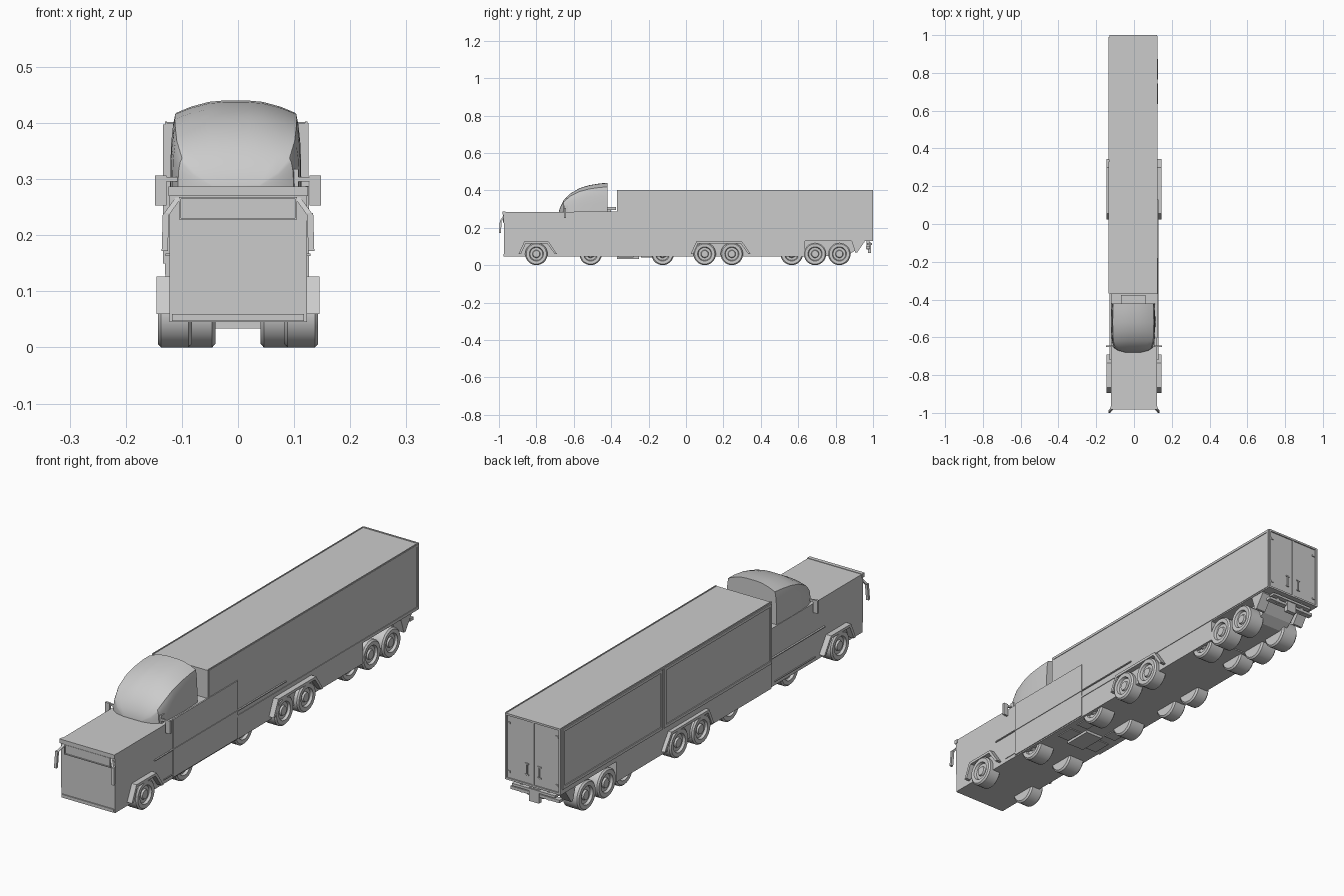
import bpy, bmesh, math

if "Cube" in bpy.data.objects:
    bpy.data.objects.remove(bpy.data.objects["Cube"])


def finish(name, bm, smooth=False):
    bmesh.ops.recalc_face_normals(bm, faces=bm.faces[:])
    me = bpy.data.meshes.new(name)
    bm.to_mesh(me)
    bm.free()
    ob = bpy.data.objects.new(name, me)
    bpy.context.collection.objects.link(ob)
    if smooth:
        bpy.ops.object.select_all(action='DESELECT')
        ob.select_set(True)
        bpy.context.view_layer.objects.active = ob
        bpy.ops.object.shade_smooth_by_angle(angle=math.radians(35))
    return ob


def loft(name, rings, smooth=False):
    """Join closed rings of points and cap both ends."""
    bm = bmesh.new()
    vs = [[bm.verts.new(p) for p in r] for r in rings]
    n = len(rings[0])
    for a, b in zip(vs, vs[1:]):
        for i in range(n):
            j = (i + 1) % n
            bm.faces.new((a[i], a[j], b[j], b[i]))
    bm.faces.new(vs[0])
    bm.faces.new(vs[-1])
    return finish(name, bm, smooth)


def box(name, x, y, z):
    ring = lambda h: [(x[0], y[0], h), (x[1], y[0], h), (x[1], y[1], h), (x[0], y[1], h)]
    return loft(name, [ring(z[0]), ring(z[1])])


def prism(name, pts, x0, x1):
    """Side profile of (y, z) points extruded across x."""
    return loft(name, [[(x, y, z) for y, z in pts] for x in (x0, x1)])


def wheel(name, s, y, x0, x1, n=28):
    prof = [(x0, .035), (x0, .053), (x0 + .006, .06), (x1 - .006, .06), (x1, .054),
            (x1 - .001, .038), (x1 - .011, .034), (x1 - .011, .021), (x1 - .004, .018)]
    rings = [[(s * x, y + r * math.cos(2 * math.pi * i / n), .06 + r * math.sin(2 * math.pi * i / n))
              for i in range(n)] for x, r in prof]
    loft(name, rings, True)


def frame(name, plane, a, b, d, w):
    """Four raised bars around a rectangle; plane 'x' uses (y,z), plane 'y' uses (x,z)."""
    for i, (u, v) in enumerate([((a[0], a[1]), (b[0], b[0] + w)), ((a[0], a[1]), (b[1] - w, b[1])),
                                ((a[0], a[0] + w), (b[0] + w, b[1] - w)), ((a[1] - w, a[1]), (b[0] + w, b[1] - w))]):
        box(f"{name}_{i}", *((d, u, v) if plane == 'x' else (u, d, v)))


# Tractor body and hood
prism("tractor_body", [(-.972, .045), (-.975, .27), (-.975, .285), (-.37, .285), (-.37, .045)], -.122, .123)
box("hood_front_lip", (-.124, .125), (-.981, -.965), (.27, .287))
frame("grille_frame", 'y', (-.105, .105), (.228, .268), (-.979, -.973), .003)
box("front_bumper_strip", (-.118, .118), (-.977, -.97), (.047, .06))

# Trailer box, skirt and rear underframe
box("trailer_box", (-.13, .123), (-.37, .995), (.13, .40))
box("trailer_skirt", (-.129, .123), (-.37, .635), (.045, .13))
prism("rear_underframe", [(.63, .13), (.63, .05), (.86, .05), (.90, .075), (.95, .13)], -.07, .07)
box("right_overlap_panel", (.12, .1265), (-.60, -.18), (.05, .288))
box("chassis_plate", (-.04, .04), (-.37, -.25), (.034, .046))
for s in (-1, 1):
    for y in (-.36, -.24):
        frame(f"underside_hatch_{s}_{y}", 'x', (y, y + .08), (.046, .05), (s * .05, s * .055), .001)
        box(f"underside_hatch_plate_{s}_{y}", sorted((s * .045, s * .10)), (y, y + .08), (.041, .046))

# Trailer panel frames and roof edges
for a in ((-.368, .33), (.34, .99)):
    frame("left_panel_frame", 'x', a, (.15, .397), (-.134, -.13), .012)
frame("right_panel_frame", 'x', (-.368, .993), (.135, .40), (.122, .1255), .009)
for s in (-.1285, .1215):
    box("roof_edge", (s - .002, s + .002), (-.37, .995), (.398, .403))

# Rear doors, divider, latches and hinges
frame("rear_door_frame", 'y', (-.13, .123), (.13, .402), (.993, 1.0), .008)
box("door_divider", (-.008, .001), (.993, .999), (.138, .394))
for x in (-.034, .022):
    box("door_latch_bar", (x, x + .004), (.993, 1.0), (.17, .22))
    for z in (.17, .215):
        box("door_latch_arm", (x - .006, x + .01), (.993, .999), (z, z + .005))
for s in (-.118, .10):
    for z in (.16, .36):
        box("door_hinge", (s, s + .012), (.993, .999), (z, z + .008))

# Rear bumper with lamps
box("rear_bumper_beam", (-.115, .108), (.962, .985), (.088, .10))
box("rear_lamp_bar", (-.10, .095), (.968, .994), (.108, .118))
box("tow_plate", (-.025, .02), (.972, .99), (.064, .12))
for x in (-.07, .055):
    box("bumper_bracket", (x, x + .012), (.965, .982), (.085, .13))

# Cab dome: width and height at each station along y
stations = [(-.679, .045, .006), (-.67, .080, .032), (-.655, .103, .062), (-.62, .113, .098),
            (-.57, .116, .127), (-.52, .117, .143), (-.46, .116, .153), (-.42, .114, .156)]
half = [(1, 0), (.995, .3), (.985, .55), (.96, .75), (.93, .86), (.7, .93), (.42, .985), (.2, 1)]
section = half + [(-u, v) for u, v in reversed(half)]
loft("cab_dome", [[(-.004 + u * w, y, .284 + v * h) for u, v in section] for y, w, h in stations], True)
box("cab_rear_step", (-.068, .06), (-.42, -.375), (.296, .31))
box("cab_rear_support", (-.05, .042), (-.42, -.40), (.284, .298))
box("dome_side_bracket", (.09, .108), (-.65, -.63), (.285, .318))

# Parts on both sides
for s, side in ((-1, "left"), (1, "right")):
    # Cab mirrors and their arms
    box(f"{side}_mirror", sorted((s * .127, s * .148)), (-.652, -.642), (.253, .306))
    box(f"{side}_mirror_arm", sorted((s * .095, s * .13)), (-.65, -.643), (.296, .304))
    # Hooked front mirrors
    for (p, q) in (((.108, -.972, .272), (.134, -.995, .236)), ((.134, -.995, .240), (.136, -1.0, .172))):
        loft(f"{side}_front_mirror", [[(s * (c[0] - a), c[1] + b, c[2]) for a, b in
             ((0, 0), (.011, 0), (.011, .01), (0, .01))] for c in (p, q)])
    # Side trim and door seams
    box(f"{side}_trim_strip", sorted((s * .12, s * .129)), (-.72, .13), (.163, .167))
    box(f"{side}_door_step", sorted((s * .12, s * .126)), (-.66, -.40), (.06, .064))
    # Angular fenders
    for name, a, b in (("front", -.895, -.69), ("middle", .025, .345)):
        pts = [(a, .06), (a + .03, .126), (b - .045, .126), (b, .06),
               (b - .012, .06), (b - .052, .115), (a + .038, .115), (a + .013, .06)]
        prism(f"{side}_{name}_fender", pts, s * .115, s * .145)
    # Rear mud guard
    prism(f"{side}_rear_mud_guard", [(.885, .13), (.905, .068), (.915, .068), (.955, .125), (.955, .13)],
          s * .075, s * .12)
    # Outer wheels, hidden inner wheels and rear wheels
    for y in (-.80, .10, .245):
        wheel(f"{side}_outer_wheel", s, y, .082, .143)
    for y in (-.51, -.125, .565):
        wheel(f"{side}_inner_wheel", s, y, .04, .116)
    for y in (.69, .82):
        wheel(f"{side}_rear_wheel", s, y, .05, .126)
